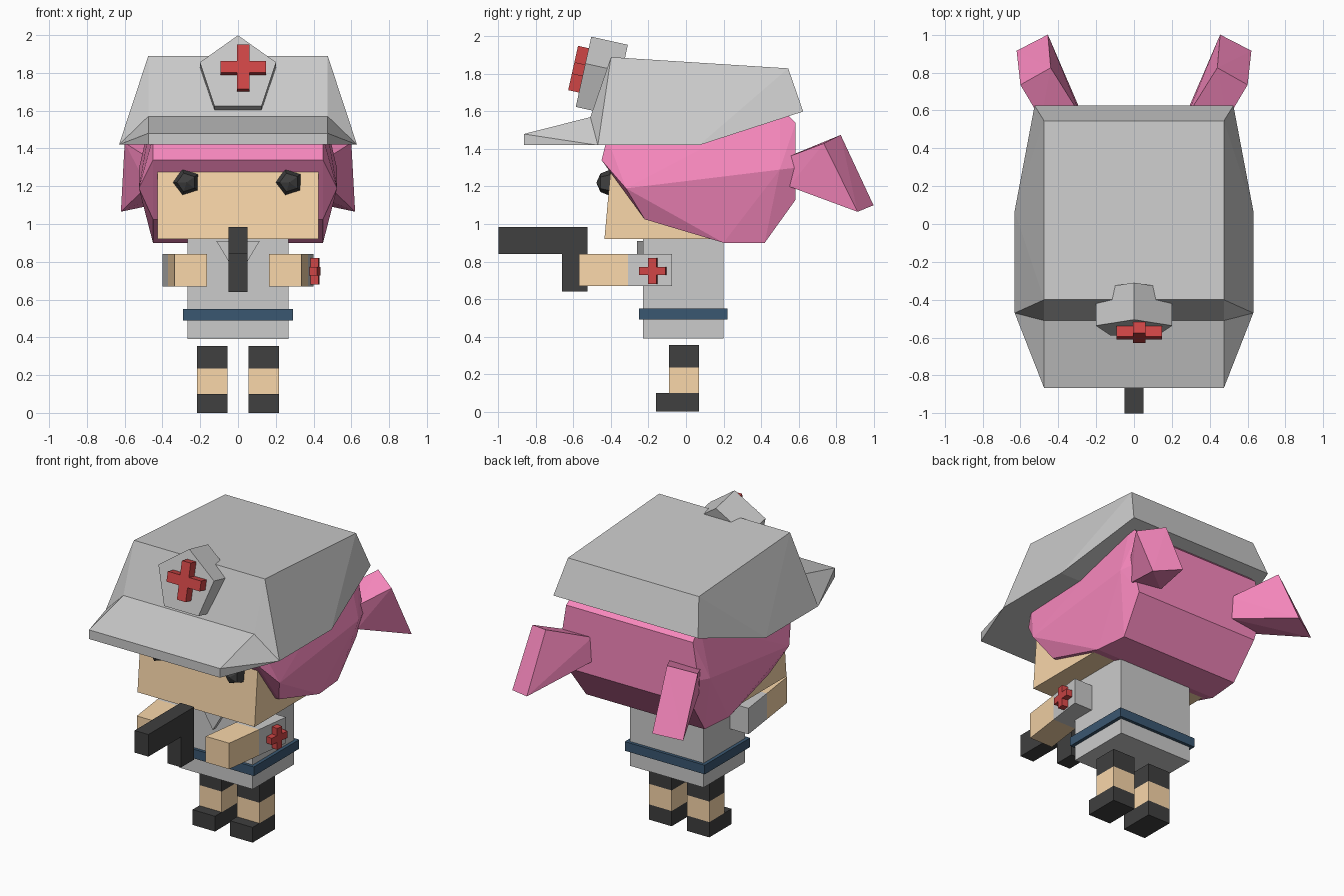
import bpy, bmesh
from math import radians, sin, cos, pi
from mathutils import Matrix, Vector

if "Cube" in bpy.data.objects:
    bpy.data.objects.remove(bpy.data.objects["Cube"])


def material(name, rgb):
    m = bpy.data.materials.new(name)
    m.diffuse_color = (*rgb, 1)
    m.use_nodes = True
    m.node_tree.nodes["Principled BSDF"].inputs["Base Color"].default_value = m.diffuse_color
    return m


SKIN = material("skin", (0.95, 0.68, 0.40))
PINK = material("pink", (0.95, 0.25, 0.52))
BLACK = material("black", (0.05, 0.05, 0.05))
RED = material("red", (0.62, 0.06, 0.06))
NAVY = material("navy", (0.042, 0.095, 0.165))


def finish(name, bm, mat=None):
    bmesh.ops.recalc_face_normals(bm, faces=bm.faces)
    mesh = bpy.data.meshes.new(name)
    bm.to_mesh(mesh)
    bm.free()
    ob = bpy.data.objects.new(name, mesh)
    bpy.context.collection.objects.link(ob)
    if mat:
        mesh.materials.append(mat)
    return ob


def hull(name, pts, mat=None, mirror=True):
    """Convex faceted block through points, optionally symmetric in x."""
    bm = bmesh.new()
    for x, y, z in pts:
        bm.verts.new((x, y, z))
        if mirror:
            bm.verts.new((-x, y, z))
    bmesh.ops.convex_hull(bm, input=bm.verts)
    bmesh.ops.dissolve_limit(bm, angle_limit=radians(1), verts=bm.verts, edges=bm.edges)
    return finish(name, bm, mat)


def box(name, x, y, z, mat=None):
    bm = bmesh.new()
    size = Matrix.Diagonal((x[1] - x[0], y[1] - y[0], z[1] - z[0], 1))
    mid = Matrix.Translation((sum(x) / 2, sum(y) / 2, sum(z) / 2))
    bmesh.ops.create_cube(bm, size=1, matrix=mid @ size)
    return finish(name, bm, mat)


def prism(name, pts, depth, matrix, mat=None):
    """Outline in local x-z, extruded backwards along local y."""
    bm = bmesh.new()
    face = bm.faces.new([bm.verts.new((x, 0, z)) for x, z in pts])
    new = bmesh.ops.extrude_face_region(bm, geom=[face])["geom"]
    bmesh.ops.translate(bm, vec=(0, depth, 0),
                        verts=[v for v in new if isinstance(v, bmesh.types.BMVert)])
    bm.transform(matrix)
    return finish(name, bm, mat)


def cross(a, w):
    quarter = [(w, w), (w, a), (-w, a)]
    return [p for k in range(4) for p in
            [(x * cos(k * pi / 2) - z * sin(k * pi / 2),
              x * sin(k * pi / 2) + z * cos(k * pi / 2)) for x, z in quarter]]


def strip(name, side, a, b, mat=None):
    """Slice of an arm between depths a and b; arms splay outward to the back."""
    shift = lambda y: (y + 0.57) * 0.133
    pts = [(side * (x + shift(y)), y, z) for y in (a, b)
           for x in (0.165, 0.335) for z in (0.67, 0.84)]
    return hull(name, pts, mat, mirror=False)


# Body
box("dress", (-0.268, 0.268), (-0.23, 0.2), (0.39, 0.95))
box("belt", (-0.29, 0.29), (-0.25, 0.22), (0.49, 0.55), NAVY)
prism("collar", [(-0.115, 0.91), (0.115, 0.91), (0, 0.72)], 0.05,
      Matrix.Translation((0, -0.262, 0)))

# Limbs and eyes
for side, label in ((1, "right"), (-1, "left")):
    xs = sorted((side * 0.055, side * 0.218))
    box(f"shoe_{label}", xs, (-0.16, 0.07), (0, 0.1), BLACK)
    box(f"leg_{label}", xs, (-0.09, 0.07), (0.1, 0.235), SKIN)
    box(f"stocking_{label}", xs, (-0.09, 0.07), (0.235, 0.355), BLACK)
    strip(f"hand_{label}", side, -0.57, -0.31, SKIN)
    strip(f"sleeve_{label}", side, -0.31, -0.075)
    bm = bmesh.new()
    bmesh.ops.create_uvsphere(bm, u_segments=5, v_segments=4, radius=0.073)
    bm.transform(Matrix.Translation((side * 0.272, -0.405, 1.22))
                 @ Matrix.Rotation(radians(90), 4, "X") @ Matrix.Rotation(radians(90), 4, "Z"))
    finish(f"eye_{label}", bm, BLACK)

prism("sleeve_cross", cross(0.07, 0.022), 0.05,
      Matrix.Translation((0.428, -0.18, 0.75)) @ Matrix.Rotation(radians(82.4), 4, "Z"), RED)

# Held gadget
box("barrel", (-0.05, 0.05), (-1, -0.525), (0.84, 0.985), BLACK)
box("grip", (-0.05, 0.05), (-0.66, -0.525), (0.64, 0.84), BLACK)

# Head
hull("head", [(0.425, -0.435, 0.92), (0.425, -0.39, 1.42),
              (0.425, 0.35, 0.92), (0.425, 0.4, 1.42)], SKIN)

# Hair, widest along a side ridge
hull("hair", [(0.45, -0.45, 1.34), (0.45, -0.42, 1.46), (0.45, -0.22, 1.025),
              (0.45, 0.2, 0.9), (0.43, 0.42, 0.9), (0.45, 0.585, 1.13),
              (0.525, -0.32, 1.19), (0.525, 0.5, 1.29), (0.5, 0.585, 1.3),
              (0.46, 0.585, 1.54), (0.45, 0.5, 1.62)], PINK)
for side, label in ((1, "right"), (-1, "left")):
    tail = [(0.455, 1.0, 1.1), (0.62, 0.915, 1.065), (0.60, 0.735, 1.43), (0.44, 0.825, 1.475),
            (0.27, 0.57, 1.22), (0.48, 0.55, 1.2), (0.49, 0.55, 1.36), (0.28, 0.57, 1.37)]
    hull(f"pigtail_{label}", [(side * x, y, z) for x, y, z in tail], PINK, mirror=False)

# Cap crown and brim
hull("cap_crown", [(0.475, -0.40, 1.89), (0.475, 0.545, 1.83), (0.525, 0.625, 1.6),
                   (0.63, 0.07, 1.42), (0.63, -0.47, 1.42), (0.475, -0.51, 1.57)])
hull("cap_brim", [(0.475, -0.51, 1.57), (0.63, -0.47, 1.42),
                  (0.475, -0.865, 1.42), (0.475, -0.865, 1.48)])

# Tilted badge with cross
tilt = Matrix.Rotation(radians(-12.5), 4, "X")
pentagon = [(0.212 * sin(k * 2 * pi / 5), 0.212 * cos(k * 2 * pi / 5)) for k in range(5)]
prism("badge", pentagon, 0.2, Matrix.Translation((0, -0.551, 1.792)) @ tilt)
prism("badge_cross", cross(0.121, 0.032), 0.075,
      Matrix.Translation((0.028, -0.602, 1.832)) @ tilt, RED)
